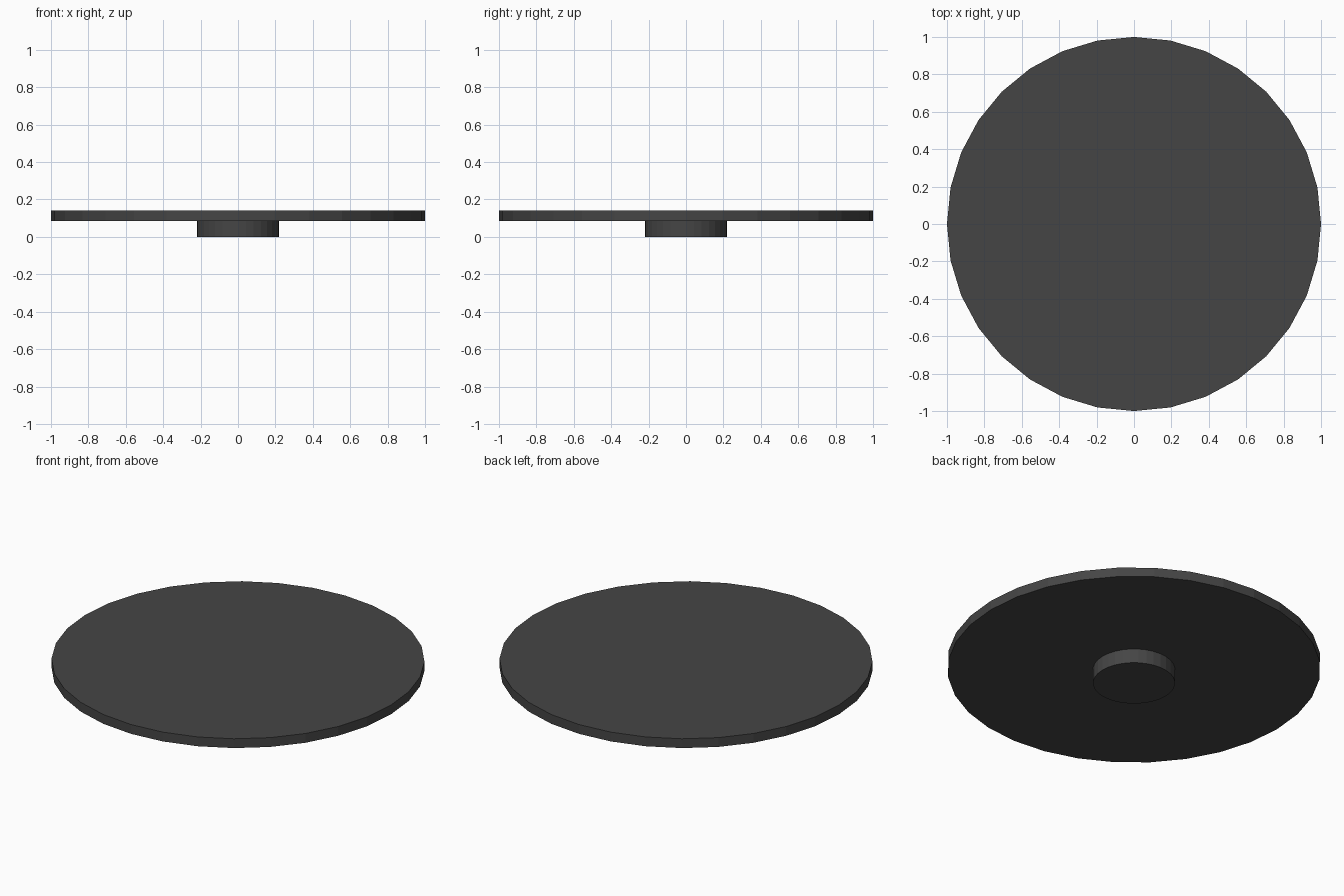
import bpy

if "Cube" in bpy.data.objects:
    bpy.data.objects.remove(bpy.data.objects["Cube"])

# Dark charcoal finish
dark = bpy.data.materials.new("charcoal")
dark.diffuse_color = (0.06, 0.06, 0.06, 1)
dark.use_nodes = True
dark.node_tree.nodes["Principled BSDF"].inputs["Base Color"].default_value = dark.diffuse_color


def disc(name, radius, z_low, z_high, sides=32):
    bpy.ops.mesh.primitive_cylinder_add(
        vertices=sides, radius=radius, depth=z_high - z_low,
        location=(0, 0, (z_low + z_high) / 2))
    obj = bpy.context.object
    obj.name = name
    obj.data.materials.append(dark)
    return obj


# Small hub that the plate rests on
disc("base_hub", 0.22, 0.0, 0.085)

# Wide thin plate
disc("top_plate", 1.0, 0.085, 0.14)
